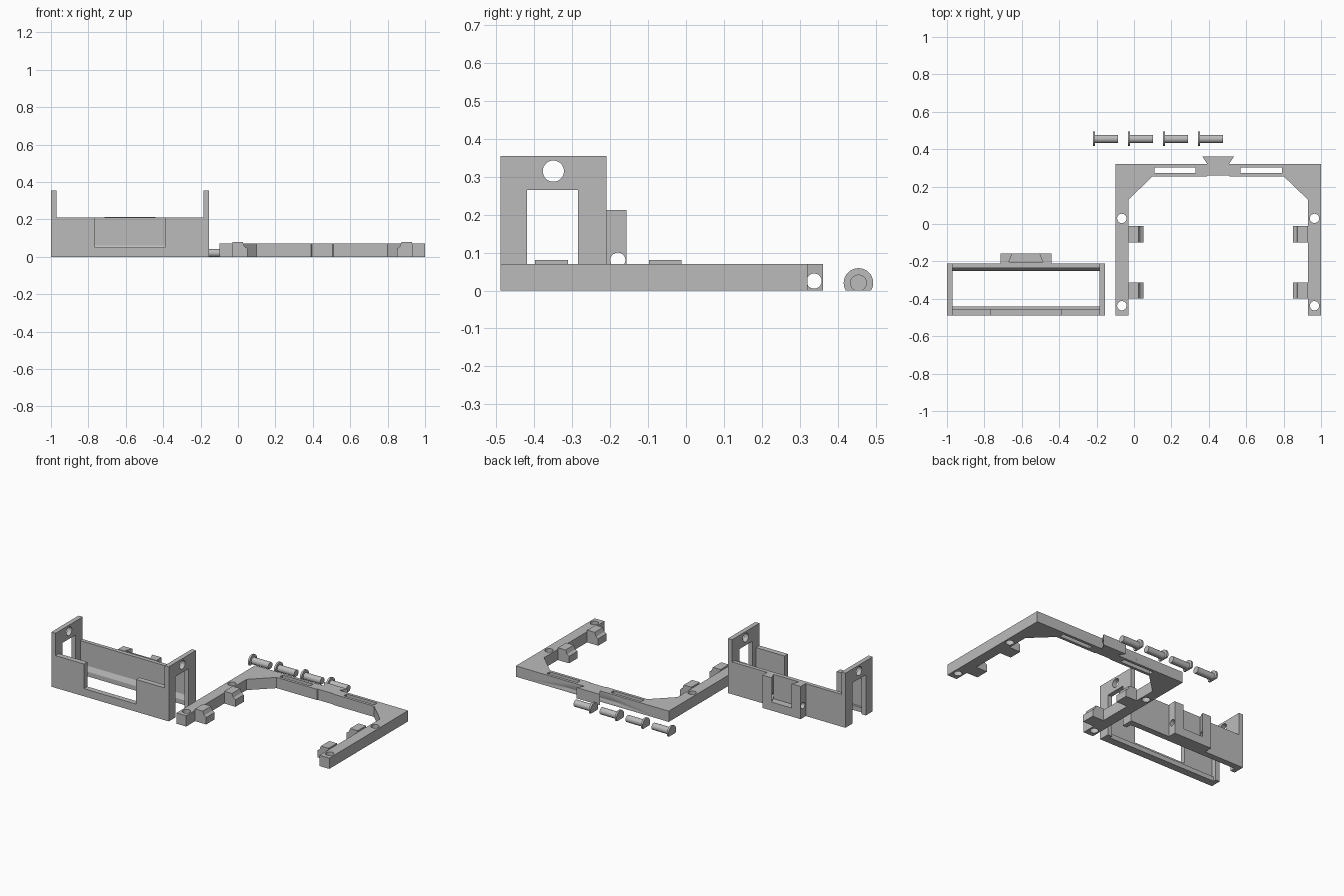
import bpy
import bmesh
from math import radians, pi
from mathutils import Matrix, Vector

default = bpy.data.objects.get("Cube")
if default:
    bpy.data.objects.remove(default, do_unlink=True)

grey = bpy.data.materials.new("plain grey")
grey.use_nodes = True
GREY = (0.5, 0.5, 0.5, 1)
grey.diffuse_color = GREY
grey.node_tree.nodes["Principled BSDF"].inputs["Base Color"].default_value = GREY


def finish(bm, name):
    bmesh.ops.recalc_face_normals(bm, faces=bm.faces)
    mesh = bpy.data.meshes.new(name)
    bm.to_mesh(mesh)
    bm.free()
    obj = bpy.data.objects.new(name, mesh)
    bpy.context.collection.objects.link(obj)
    mesh.materials.append(grey)
    return obj


def prism(name, points, low, high, axis="z"):
    """Extrude a 2D outline along an axis: z uses (x, y), x uses (y, z), y uses (x, z)."""
    place = {"z": lambda a, b, c: (a, b, c),
             "x": lambda a, b, c: (c, a, b),
             "y": lambda a, b, c: (a, c, b)}[axis]
    bm = bmesh.new()
    face = bm.faces.new([bm.verts.new(place(a, b, low)) for a, b in points])
    ext = bmesh.ops.extrude_face_region(bm, geom=[face])
    verts = [v for v in ext["geom"] if isinstance(v, bmesh.types.BMVert)]
    bmesh.ops.translate(bm, verts=verts, vec=Vector(place(0, 0, high - low)))
    return finish(bm, name)


def box(name, x0, x1, y0, y1, z0, z1):
    return prism(name, [(x0, y0), (x1, y0), (x1, y1), (x0, y1)], z0, z1)


def rod(name, centre, radius, length, axis="z"):
    bm = bmesh.new()
    turn = Matrix.Rotation(pi / 2, 4, "Y") if axis == "x" else Matrix()
    bmesh.ops.create_cone(bm, cap_ends=True, segments=32, radius1=radius,
                          radius2=radius, depth=length,
                          matrix=Matrix.Translation(centre) @ turn)
    return finish(bm, name)


def combine(obj, others, operation="DIFFERENCE"):
    bpy.context.view_layer.objects.active = obj
    for other in others:
        mod = obj.modifiers.new("combine", "BOOLEAN")
        mod.operation = operation
        mod.solver = "EXACT"
        mod.object = other
        bpy.ops.object.modifier_apply(modifier=mod.name)
        bpy.data.objects.remove(other, do_unlink=True)


def smooth(obj):
    bpy.ops.object.select_all(action="DESELECT")
    obj.select_set(True)
    bpy.context.view_layer.objects.active = obj
    bpy.ops.object.shade_smooth_by_angle(angle=radians(30))


# Holder: end plates on two feet, each with a tall opening and a round hole
for side, x0 in (("right", -1), ("left", -0.185)):
    plate = prism(f"holder_{side}_end_plate",
                  [(-0.49, 0), (-0.42, 0), (-0.42, 0.265), (-0.285, 0.265),
                   (-0.285, 0), (-0.21, 0), (-0.21, 0.355), (-0.49, 0.355)],
                  x0, x0 + 0.03, "x")
    combine(plate, [rod("hole", (x0, -0.35, 0.315), 0.028, 0.2, "x")])
    smooth(plate)

# Holder: notched front wall and plain back wall, both with inner ledges
prism("holder_front_wall",
      [(-0.97, 0), (-0.185, 0), (-0.185, 0.21), (-0.39, 0.21), (-0.39, 0.05),
       (-0.765, 0.05), (-0.765, 0.21), (-0.97, 0.21)], -0.49, -0.455, "y")
box("holder_front_ledge", -0.97, -0.185, -0.455, -0.44, 0, 0.03)
prism("holder_back_wall",
      [(-0.21, 0), (-0.21, 0.21), (-0.235, 0.21), (-0.235, 0.06),
       (-0.25, 0.03), (-0.25, 0)], -0.97, -0.185, "x")

# Holder: dovetail socket with a cross hole
socket = box("holder_dovetail_socket", -0.715, -0.44, -0.21, -0.157, 0, 0.213)
combine(socket, [
    prism("slot", [(-0.67, -0.203), (-0.487, -0.203), (-0.51, -0.15), (-0.647, -0.15)],
          0.055, 0.3),
    rod("hole", (-0.58, -0.18, 0.08), 0.02, 0.5, "x")])
smooth(socket)

# Frame: U shape with chamfered inner corners and a dovetail tongue
MID = 0.45
half = [(0.055, 0.26), (0.06, 0.255), (0.35, 0.255), (0.48, 0.13), (0.48, -0.49),
        (0.55, -0.49), (0.55, 0.32), (0.057, 0.32), (0.085, 0.362)]
outline = [(MID + x, y) for x, y in half] + [(MID - x, y) for x, y in reversed(half)]
frame = prism("frame", outline, 0, 0.07)
cutters = [rod("hole", (MID, 0.338, 0.025), 0.02, 0.4, "x")]
for s in (-1, 1):
    a, b = sorted((MID + s * 0.12, MID + s * 0.34))
    cutters.append(box("slot", a, b, 0.273, 0.302, -0.1, 0.2))
    for y in (0.03, -0.437):
        cutters.append(rod("hole", (MID + s * 0.515, y, 0.03), 0.025, 0.3))
combine(frame, cutters)
smooth(frame)

# Frame: lugs on the inner sides of the arms, with sloped tips
lug = [(0.48, 0), (0.4, 0), (0.4, 0.045), (0.415, 0.055), (0.425, 0.08), (0.48, 0.08)]
for side, s in (("right", -1), ("left", 1)):
    for place, y in (("front", -0.398), ("back", -0.098)):
        prism(f"frame_{side}_{place}_lug",
              [(MID + s * x, z) for x, z in lug], y, y + 0.086, "y")

# Four pins lying down, flattened underneath
for i in range(4):
    x = -0.22 + i * 0.187
    pin = rod(f"pin_{i + 1}", (x + 0.006, 0.455, 0.02), 0.039, 0.012, "x")
    combine(pin, [rod("shaft", (x + 0.069, 0.455, 0.02), 0.022, 0.13, "x")], "UNION")
    combine(pin, [box("floor", x - 0.1, x + 0.3, 0.3, 0.6, -0.2, 0)])
    smooth(pin)
